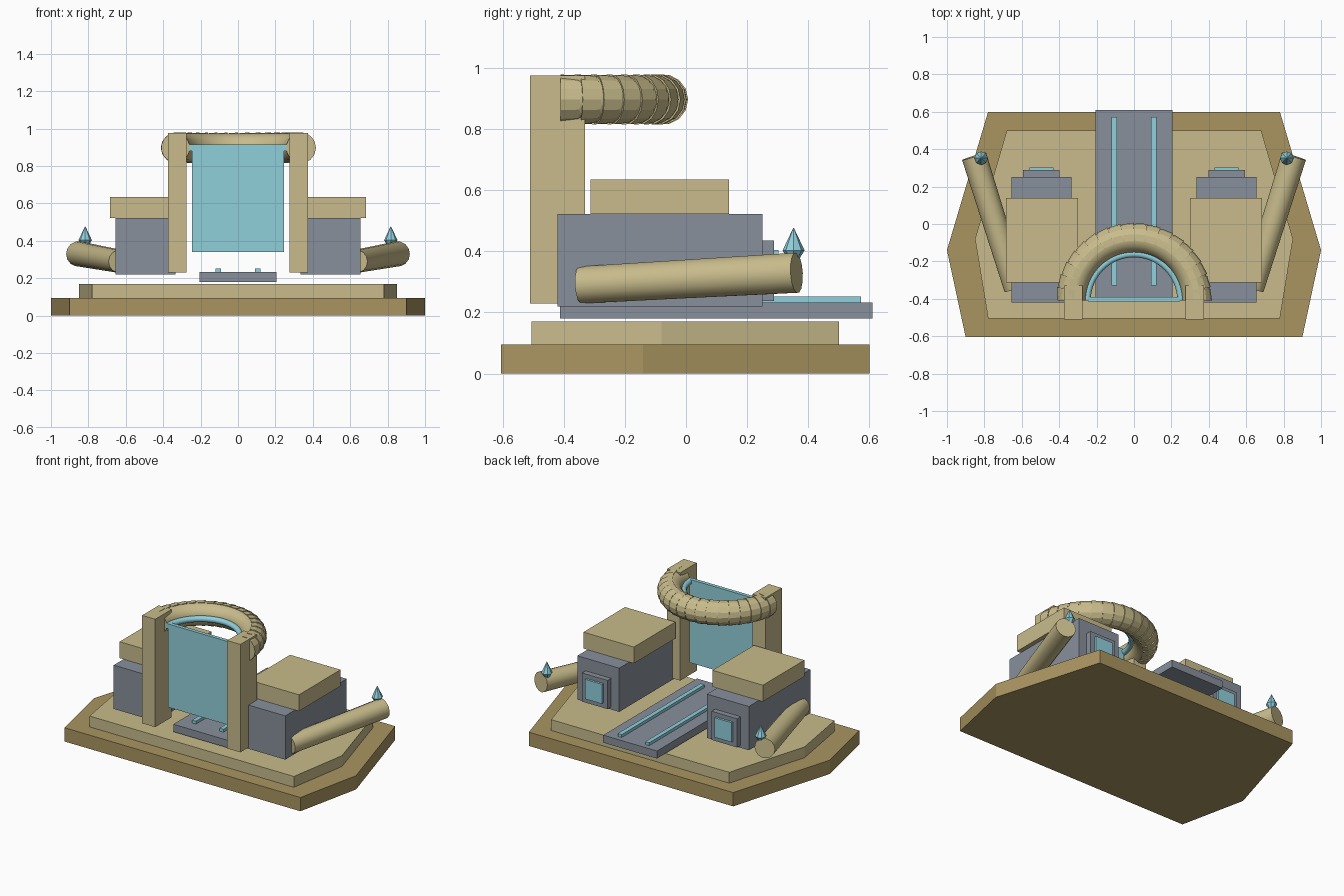
import bpy, bmesh, math
from mathutils import Vector

if "Cube" in bpy.data.objects:
    bpy.data.objects.remove(bpy.data.objects["Cube"])


def material(name, r, g, b, a=1.0):
    m = bpy.data.materials.new(name)
    m.diffuse_color = (r, g, b, a)
    m.use_nodes = True
    m.node_tree.nodes["Principled BSDF"].inputs["Base Color"].default_value = m.diffuse_color
    return m


DARK_SAND = material("dark_sand", 0.40, 0.30, 0.12)
SAND = material("sand", 0.58, 0.50, 0.26)
STEEL = material("steel", 0.25, 0.28, 0.33)
GLOW = material("glow", 0.28, 0.63, 0.72)
GLASS = material("glass", 0.28, 0.63, 0.70, 0.7)


def finish(name, bm, mat):
    bmesh.ops.recalc_face_normals(bm, faces=bm.faces)
    me = bpy.data.meshes.new(name)
    bm.to_mesh(me)
    bm.free()
    me.materials.append(mat)
    ob = bpy.data.objects.new(name, me)
    bpy.context.collection.objects.link(ob)
    return ob


def box(name, x, y, z, mat):
    bm = bmesh.new()
    bmesh.ops.create_cube(bm, size=1)
    for v in bm.verts:
        for i, (lo, hi) in enumerate((x, y, z)):
            v.co[i] = lo if v.co[i] < 0 else hi
    return finish(name, bm, mat)


def slab(name, half, z0, z1, mat):
    outline = half + [(-x, y) for x, y in reversed(half)]
    bm = bmesh.new()
    face = bm.faces.new([bm.verts.new((x, y, z0)) for x, y in outline])
    top = bmesh.ops.extrude_face_region(bm, geom=[face])["geom"]
    bmesh.ops.translate(bm, vec=(0, 0, z1 - z0),
                        verts=[g for g in top if isinstance(g, bmesh.types.BMVert)])
    return finish(name, bm, mat)


def loft(name, rings, mat):
    """Skin a list of vertex loops and close both ends."""
    bm = bmesh.new()
    loops = [[bm.verts.new(p) for p in ring] for ring in rings]
    n = len(loops[0])
    for a, b in zip(loops, loops[1:]):
        for i in range(n):
            bm.faces.new((a[i], a[(i + 1) % n], b[(i + 1) % n], b[i]))
    bm.faces.new(loops[0])
    bm.faces.new(loops[-1])
    return finish(name, bm, mat)


def circle_at(angle, major, minor, sides):
    """Tube cross-section on the arch centre line."""
    out = []
    for i in range(sides):
        t = math.tau * (i + 0.5) / sides
        r = major + minor * math.cos(t)
        out.append((r * math.cos(angle), -0.41 + r * math.sin(angle),
                    0.897 + minor * math.sin(t)))
    return out


def arc(name, major, minor, sides, steps, mat):
    return loft(name, [circle_at(math.pi * i / steps, major, minor, sides)
                       for i in range(steps + 1)], mat)


def smooth(ob, degrees):
    bpy.ops.object.select_all(action='DESELECT')
    ob.select_set(True)
    bpy.context.view_layer.objects.active = ob
    bpy.ops.object.shade_smooth_by_angle(angle=math.radians(degrees))


# Stepped base plates
slab("base_lower", [(0.78, 0.6), (1.0, -0.14), (0.9, -0.605)], 0, 0.095, DARK_SAND)
slab("base_upper", [(0.68, 0.5), (0.85, -0.08), (0.78, -0.505)], 0.095, 0.17, SAND)

# Runway with two light strips, and the gate screen
box("runway", (-0.205, 0.205), (-0.413, 0.61), (0.18, 0.232), STEEL)
box("gate_screen", (-0.245, 0.245), (-0.415, -0.39), (0.34, 0.915), GLASS)

# Curved horizontal tube with a glowing inner ring
smooth(arc("arch_tube", 0.334, 0.077, 16, 32, SAND), 35)
smooth(arc("arch_glow_ring", 0.25, 0.02, 8, 32, GLOW), 50)

# Overlapping armour plates around the outer half of the tube
PLATES = 18
for k in range(PLATES):
    a0 = math.pi * k / PLATES
    a1 = a0 + math.radians(8.8)
    rings = []
    for a, thick in ((a0, 0.083), (a1, 0.079)):
        ring = []
        for radius, order in ((thick, 1), (0.06, -1)):
            for i in range(9)[::order]:
                t = math.radians(-100 + 25 * i)
                r = 0.334 + radius * math.cos(t)
                ring.append((r * math.cos(a), -0.41 + r * math.sin(a),
                             0.897 + radius * math.sin(t)))
        rings.append(ring)
    loft(f"arch_plate_{k + 1}", rings, SAND)

# Mirrored side parts
for side, s in (("left", -1), ("right", 1)):
    def span(a, b):
        return tuple(sorted((s * a, s * b)))

    box(f"light_strip_{side}", span(0.09, 0.12), (-0.33, 0.573), (0.23, 0.252), GLOW)
    box(f"gate_post_{side}", span(0.275, 0.375), (-0.51, -0.33), (0.23, 0.975), SAND)
    box(f"bunker_{side}", span(0.335, 0.655), (-0.42, 0.25), (0.22, 0.522), STEEL)
    box(f"bunker_roof_{side}", span(0.3, 0.685), (-0.313, 0.14), (0.522, 0.635), SAND)
    box(f"window_frame_{side}", span(0.397, 0.593), (0.25, 0.288), (0.237, 0.435), STEEL)
    box(f"window_{side}", span(0.43, 0.56), (0.288, 0.303), (0.27, 0.405), GLOW)

    # Splayed barrel
    start, end = Vector((s * 0.633, -0.345, 0.29)), Vector((s * 0.855, 0.362, 0.33))
    axis = (end - start).normalized()
    u = axis.cross(Vector((0, 0, 1))).normalized()
    w = u.cross(axis)
    rings = []
    for c, rad in ((start, 0.062), (end, 0.067)):
        rings.append([c + rad * (math.cos(t) * u + math.sin(t) * w)
                      for t in (math.tau * i / 14 for i in range(14))])
    smooth(loft(f"barrel_{side}", rings, SAND), 30)

    # Crystal on the barrel tip
    rings = []
    for z, rad in ((0.365, 0.012), (0.403, 0.036), (0.477, 0.001)):
        rings.append([(s * 0.817 + rad * math.cos(t), 0.352 + rad * math.sin(t), z)
                      for t in (math.tau * i / 8 for i in range(8))])
    loft(f"crystal_{side}", rings, GLOW)
